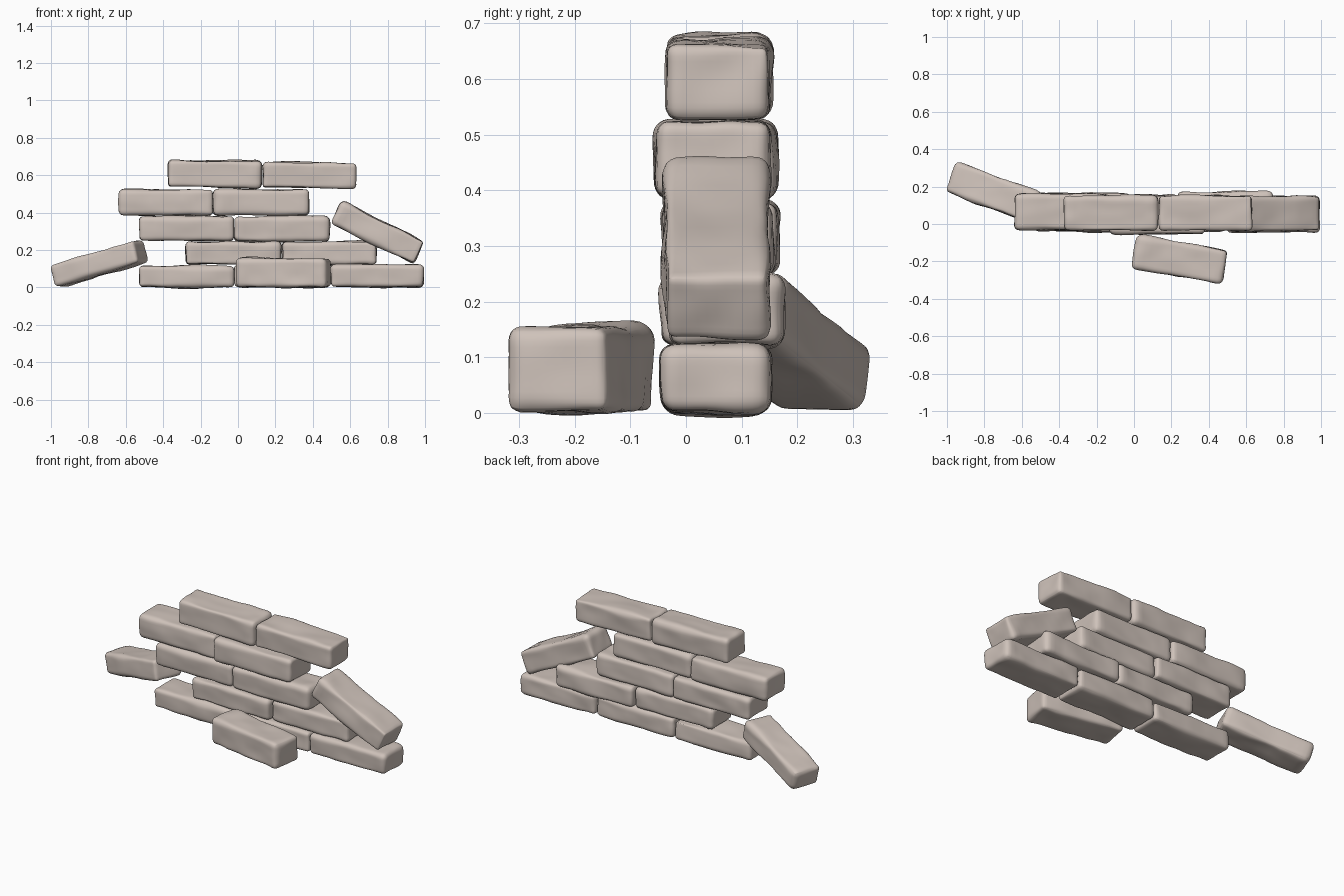
import bpy, bmesh, math
from mathutils import Vector, noise

if "Cube" in bpy.data.objects:
    bpy.data.objects.remove(bpy.data.objects["Cube"])

stone = bpy.data.materials.new("warm_grey_stone")
stone.diffuse_color = (0.62, 0.54, 0.49, 1)
stone.use_nodes = True
stone.node_tree.nodes["Principled BSDF"].inputs["Base Color"].default_value = stone.diffuse_color


def brick(name, center, size, rot=(0, 0, 0), seed=0):
    """Worn brick: rounded box whose surface is softly dented by noise."""
    half = Vector(size) / 2 + Vector((0.003, 0.003, 0.002))
    offset = Vector((seed * 7.3, seed * 3.1, seed * 5.7))
    bm = bmesh.new()
    bmesh.ops.create_cube(bm, size=2)
    bmesh.ops.subdivide_edges(bm, edges=bm.edges[:], cuts=17, use_grid_fill=True)
    for v in bm.verts:
        # cluster the grid towards the edges, then round them
        p = Vector([math.sin(c * math.pi / 2) * h for c, h in zip(v.co, half)])
        r = 0.027 + 0.012 * noise.noise(p * 6 + offset)
        q = Vector([max(-(h - r), min(h - r, c)) for c, h in zip(p, half)])
        d = (p - q).normalized()
        broad = noise.noise(p * 5 + offset)
        fine = noise.noise(p * 14 - offset)
        v.co = q + d * (r + 0.012 * (broad - 0.3) + 0.004 * fine)
    bmesh.ops.recalc_face_normals(bm, faces=bm.faces)
    for f in bm.faces:
        f.smooth = True
    mesh = bpy.data.meshes.new(name)
    bm.to_mesh(mesh)
    bm.free()
    mesh.materials.append(stone)
    ob = bpy.data.objects.new(name, mesh)
    ob.location = center
    ob.rotation_euler = [math.radians(a) for a in rot]
    bpy.context.collection.objects.link(ob)


# wall courses: x range, y range, z range, pitch
wall = [
    (-0.53, -0.02, -0.04, 0.15, 0.0, 0.117, 0),
    (-0.02, 0.49, -0.04, 0.15, 0.0, 0.122, 0),
    (0.495, 0.99, -0.045, 0.152, 0.0, 0.124, 0),
    (-0.28, 0.23, -0.045, 0.155, 0.12, 0.247, 0),
    (0.235, 0.74, -0.03, 0.173, 0.12, 0.247, 0),
    (-0.53, -0.022, -0.03, 0.166, 0.247, 0.381, 0),
    (-0.02, 0.487, -0.04, 0.155, 0.245, 0.381, 0),
    (-0.637, -0.132, -0.03, 0.16, 0.385, 0.526, 0),
    (-0.13, 0.38, -0.053, 0.15, 0.385, 0.526, 0),
    (-0.375, 0.125, -0.037, 0.15, 0.531, 0.680, 0.8),
    (0.13, 0.632, -0.037, 0.152, 0.528, 0.670, 1),
]
for i, (x0, x1, y0, y1, z0, z1, pitch) in enumerate(wall):
    brick(f"wall_brick_{i + 1}",
          ((x0 + x1) / 2, (y0 + y1) / 2, (z0 + z1) / 2),
          (x1 - x0, y1 - y0, z1 - z0), (0, pitch, 0), i + 1)

# fallen bricks: leaning left and right, and lying in front
brick("leaning_brick_left", (-0.743, 0.167, 0.127), (0.5, 0.175, 0.125), (0, -15.5, -20.5), 21)
brick("leaning_brick_right", (0.748, 0.055, 0.293), (0.495, 0.19, 0.14), (0, 26, 0), 22)
brick("fallen_brick_front", (0.245, -0.19, 0.078), (0.49, 0.185, 0.156), (0, 0, -10), 23)
